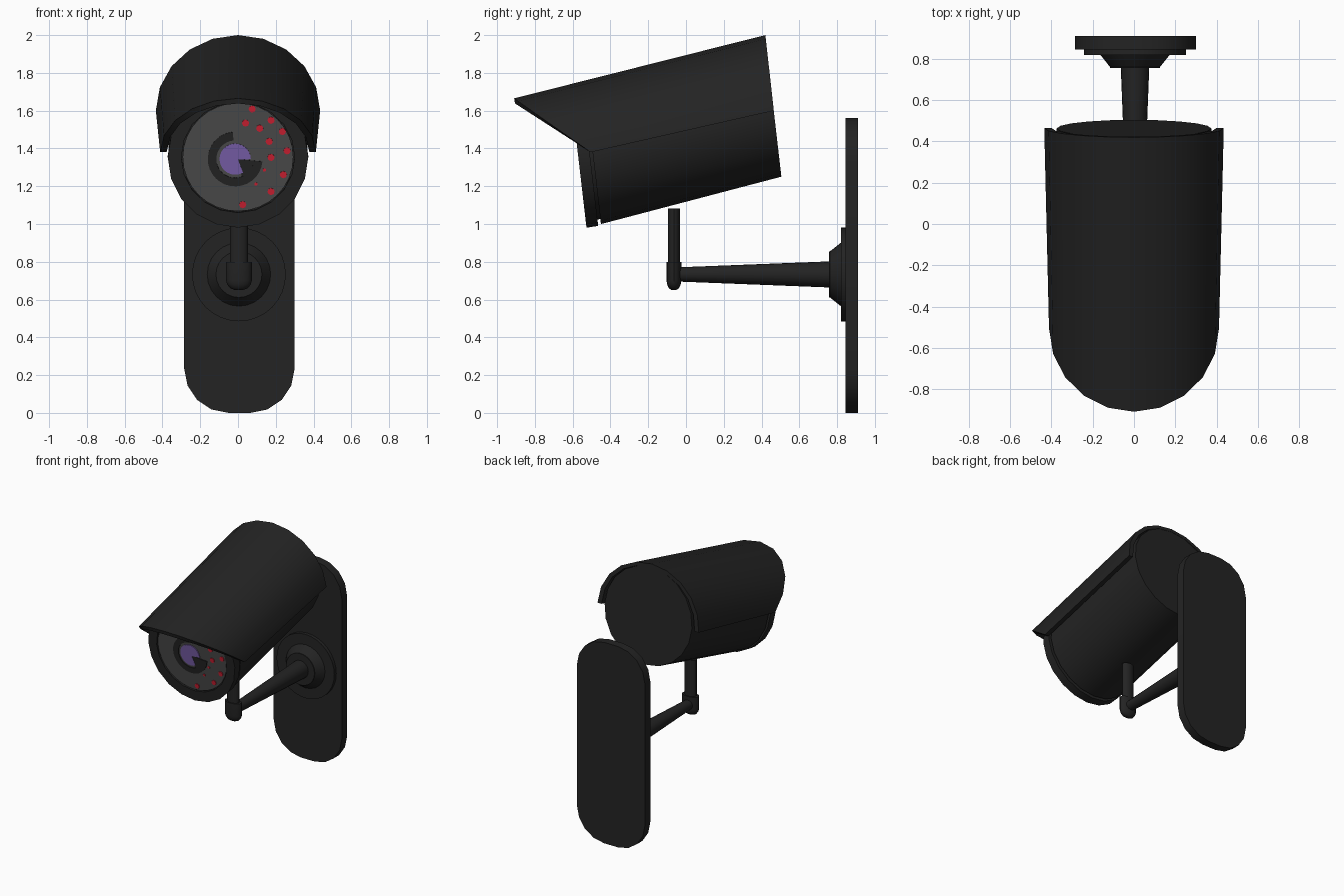
import bpy, bmesh, math
from mathutils import Vector

if "Cube" in bpy.data.objects:
    bpy.data.objects.remove(bpy.data.objects["Cube"])


def material(name, rgb):
    m = bpy.data.materials.new(name)
    m.diffuse_color = (*rgb, 1)
    m.use_nodes = True
    m.node_tree.nodes["Principled BSDF"].inputs["Base Color"].default_value = m.diffuse_color
    return m


BLACK = material("black_plastic", (0.017, 0.017, 0.017))
GREY = material("grey_glass", (0.070, 0.070, 0.070))
PURPLE = material("purple_lens", (0.19, 0.115, 0.40))
RED = material("red_led", (0.60, 0.014, 0.032))


def loft(name, rings, mat, caps=True, loop=False, smooth=True):
    """Skin a list of equal-length point rings; optionally cap or close the loop."""
    bm = bmesh.new()
    vr = [[bm.verts.new(p) for p in r] for r in rings]
    n = len(vr[0])
    pairs = list(zip(vr, vr[1:])) + ([(vr[-1], vr[0])] if loop else [])
    for a, b in pairs:
        for i in range(n):
            j = (i + 1) % n
            bm.faces.new((a[i], a[j], b[j], b[i]))
    if caps:
        bm.faces.new(vr[0])
        bm.faces.new(vr[-1])
    bmesh.ops.recalc_face_normals(bm, faces=bm.faces)
    me = bpy.data.meshes.new(name)
    bm.to_mesh(me)
    bm.free()
    me.materials.append(mat)
    if smooth:
        me.polygons.foreach_set("use_smooth", [True] * len(me.polygons))
        me.set_sharp_from_angle(angle=math.radians(32))
    ob = bpy.data.objects.new(name, me)
    bpy.context.collection.objects.link(ob)
    return ob


# Camera head uses cross-sections leaning slightly back
X = Vector((1, 0, 0))
UP = Vector((0, -0.115, 0.993))
Z = Vector((0, 0, 1))
Y = Vector((0, 1, 0))
OUT = Vector((0, -0.993, -0.115))


def ellipse(c, ra, rb, a=X, b=UP, n=20):
    return [Vector(c) + a * ra * math.cos(2 * math.pi * i / n)
            + b * rb * math.sin(2 * math.pi * i / n) for i in range(n)]


# Housing
loft("camera_body", [ellipse((0, -0.492, 1.36), 0.365, 0.363),
                     ellipse((0, 0.463, 1.613), 0.375, 0.365)], BLACK)

# Front bezel with recessed window
FRONT = Vector((0, -0.57, 1.353))
BACK = Vector((0, -0.508, 1.362))
RECESS = FRONT - OUT * 0.015
loft("front_bezel", [ellipse(BACK, 0.372, 0.375), ellipse(FRONT, 0.372, 0.375),
                     ellipse(FRONT, 0.30, 0.295), ellipse(RECESS, 0.30, 0.295)], BLACK)
loft("bezel_neck", [ellipse((0, -0.47, 1.366), 0.34, 0.34),
                    ellipse(BACK, 0.34, 0.34)], BLACK)
loft("front_window", [ellipse(RECESS, 0.293, 0.288, n=32),
                      ellipse(RECESS + OUT * 0.008, 0.293, 0.288, n=32)], GREY)
GLASS = RECESS + OUT * 0.006


def front_plate(name, pts, mat, h=0.008):
    """Thin plate on the window from (x, height) points."""
    flat = [GLASS + X * u + UP * w for u, w in pts]
    return loft(name, [flat, [p + OUT * h for p in flat]], mat, smooth=False)


def arc(cx, cz, r, a0, a1, n):
    return [(cx + r * math.cos(math.radians(a0 + (a1 - a0) * i / n)),
             cz + r * math.sin(math.radians(a0 + (a1 - a0) * i / n))) for i in range(n + 1)]


# Lens: open dark ring and notched purple pupil
front_plate("lens_ring", arc(-0.015, -0.01, 0.145, 95, 355, 22)
            + arc(-0.015, -0.01, 0.10, 355, 95, 22), BLACK)
front_plate("lens_shadow", [(0, -0.01)] + arc(-0.015, -0.01, 0.102, 290, 355, 6), BLACK, 0.006)
front_plate("lens_pupil", [(0, -0.012)] + arc(-0.015, -0.01, 0.083, 0, 300, 20), PURPLE)

# Infrared lamps on the right of the window
LEDS = [(0.075, 1.61), (0.04, 1.535), (0.115, 1.507), (0.175, 1.55), (0.235, 1.49),
        (0.165, 1.437), (0.26, 1.387), (0.175, 1.352), (0.14, 1.285), (0.24, 1.26),
        (0.175, 1.17), (0.095, 1.21), (0.025, 1.10)]
for i, (x, z) in enumerate(LEDS):
    r = 0.009 if i in (8, 11) else 0.019
    front_plate(f"led_{i + 1}", arc(x, z - 1.353, r, 0, 315, 7), RED)

# Sun hood: half shell with a slanted front edge
hood = []
for back in (False, True):
    outer, inner = [], []
    for i in range(11):
        t = math.radians(-90 + 18 * i)
        s, c = math.sin(t), math.cos(t)
        if back:
            outer.append((0.435 * s, 0.465 - 0.045 * c, 1.60 + 0.40 * c))
            inner.append((0.400 * s, 0.465 - 0.042 * c, 1.60 + 0.375 * c))
        else:
            outer.append((0.412 * s, -0.505 - 0.405 * c, 1.38 + 0.285 * c))
            inner.append((0.378 * s, -0.505 - 0.400 * c, 1.38 + 0.258 * c))
    hood.append(outer + inner[::-1])
ob = loft("sun_hood", hood, BLACK, caps=False)
bm = bmesh.new()
bm.from_mesh(ob.data)
bm.verts.ensure_lookup_table()
for k in (0, 22):  # end strips between outer and inner skins
    for i in range(10):
        bm.faces.new([bm.verts[k + j] for j in (i, i + 1, 20 - i, 21 - i)])
bmesh.ops.recalc_face_normals(bm, faces=bm.faces)
bm.to_mesh(ob.data)
bm.free()
ob.data.set_sharp_from_angle(angle=math.radians(32))

# Post and rounded knuckle
CX, PY, AZ = 0.005, -0.064, 0.733
loft("post", [ellipse((CX, PY, z), 0.048, 0.032, X, Y, 16) for z in (0.75, 1.082)], BLACK)
knuckle = [(0.80, 1), (0.70, 1), (0.68, 0.92), (0.66, 0.68), (0.65, 0.3)]
loft("knuckle", [ellipse((CX, PY, z), 0.068 * k, 0.039 * k, X, Y, 16)
                 for z, k in knuckle], BLACK)


# Arm, collar and flange turned about the y axis
def turned(name, profile, n=20):
    loft(name, [ellipse((CX, y, AZ), r, r, X, Z, n) for y, r in profile], BLACK)


turned("arm", [(-0.06, 0.037), (0.76, 0.069)])
turned("wall_collar", [(0.757, 0.122), (0.762, 0.122), (0.82, 0.168), (0.825, 0.168)], 24)
turned("wall_flange", [(0.82, 0.248), (0.85, 0.248)], 32)

# Wall plate with rounded corners
R = 0.235
corners = [(0.30 - R, 1.56 - R, 0), (-0.285 + R, 1.56 - R, 90),
           (-0.285 + R, R, 180), (0.30 - R, R, 270)]
outline = [p for cx, cz, a in corners for p in arc(cx, cz, R, a, a + 90, 4)]
loft("wall_plate", [[(x, y, z) for x, z in outline] for y in (0.845, 0.91)], BLACK)
